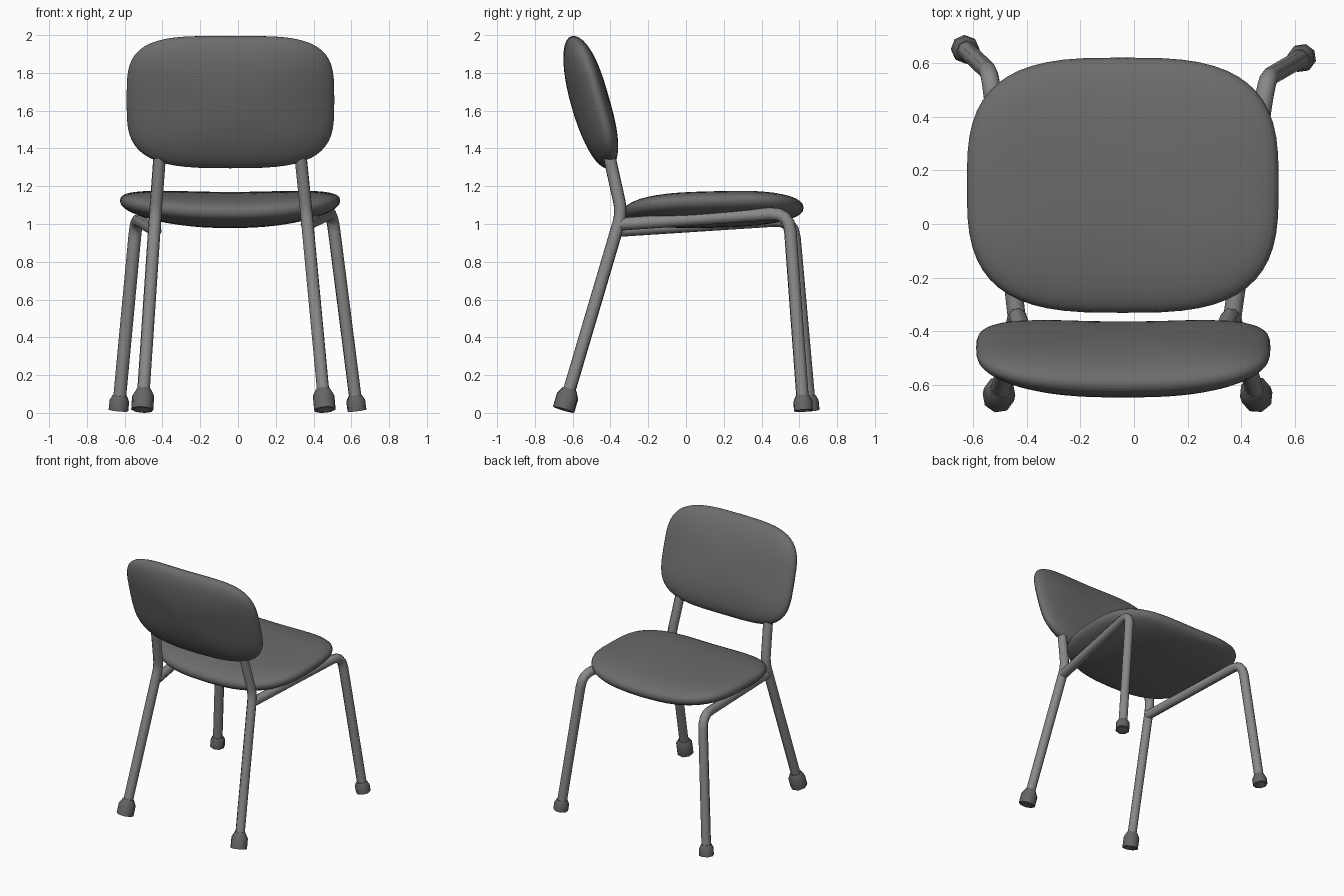
import bpy
from math import sin, cos, pi, radians
from mathutils import Vector

if "Cube" in bpy.data.objects:
    bpy.data.objects.remove(bpy.data.objects["Cube"])


def grey(name, v):
    m = bpy.data.materials.new(name)
    m.diffuse_color = (v, v, v, 1)
    m.use_nodes = True
    m.node_tree.nodes["Principled BSDF"].inputs["Base Color"].default_value = m.diffuse_color
    return m


FABRIC, METAL, RUBBER = grey("fabric", 0.15), grey("metal", 0.25), grey("rubber", 0.13)


def spow(v, e):
    return abs(v) ** e * (1 if v >= 0 else -1)


def pad(name, half, outline, puff, bend, slope, loc, tilt):
    """Cushion: superellipse outline, rounded thickness, curved across its width."""
    a, b, t = half
    seg, rings = 56, 22
    verts, faces = [], []
    for j in range(1, rings):
        lat = -pi / 2 + pi * j / rings
        r, w = cos(lat) ** (2 / puff), t * spow(sin(lat), 2 / puff)
        for i in range(seg):
            th = 2 * pi * i / seg
            u = r * spow(cos(th), 2 / outline)
            v = r * spow(sin(th), 2 / outline)
            verts.append((a * u, b * v, w + bend * u * u + slope * v))
    for j in range(rings - 2):
        for i in range(seg):
            k = (i + 1) % seg
            faces.append((j * seg + i, j * seg + k, (j + 1) * seg + k, (j + 1) * seg + i))
    # poles
    verts += [(0, 0, -t), (0, 0, t)]
    bot, top, last = len(verts) - 2, len(verts) - 1, (rings - 2) * seg
    for i in range(seg):
        k = (i + 1) % seg
        faces.append((bot, k, i))
        faces.append((top, last + i, last + k))
    me = bpy.data.meshes.new(name)
    me.from_pydata(verts, [], faces)
    me.shade_smooth()
    me.materials.append(FABRIC)
    ob = bpy.data.objects.new(name, me)
    ob.location = loc
    ob.rotation_euler.x = radians(tilt)
    bpy.context.collection.objects.link(ob)


def tube(name, pts, radii, mat):
    """Round bar through the points, with a radius at each point."""
    cu = bpy.data.curves.new(name, 'CURVE')
    cu.dimensions = '3D'
    cu.bevel_depth = 1.0
    cu.bevel_resolution = 2
    cu.use_fill_caps = True
    cu.materials.append(mat)
    sp = cu.splines.new('POLY')
    sp.points.add(len(pts) - 1)
    for p, co, r in zip(sp.points, pts, radii):
        p.co = (*co, 1)
        p.radius = r
    sp.use_smooth = True
    ob = bpy.data.objects.new(name, cu)
    bpy.context.collection.objects.link(ob)


def round_path(pts, dist):
    """Replace inner corners with short quadratic bends."""
    pts = [Vector(p) for p in pts]
    out = [pts[0]]
    for p, c, n in zip(pts, pts[1:], pts[2:]):
        s, e = c + (p - c).normalized() * dist, c + (n - c).normalized() * dist
        out += [s * (1 - k) ** 2 + c * 2 * k * (1 - k) + e * k * k for k in (0, .25, .5, .75, 1)]
    return out + [pts[-1]]


def leg(name, pts, dist, foot_r, foot_h):
    path = round_path(pts, dist)
    tube(name, path, [0.034] * len(path), METAL)
    base = Vector(pts[0])
    d = (Vector(pts[1]) - base).normalized()
    tube(name.replace("leg", "foot"), [base, base + d * foot_h * .65, base + d * foot_h],
         [foot_r, foot_r, 0.038], RUBBER)


# cushions
pad("seat", (0.583, 0.477, 0.094), 3.1, 2.4, 0.05, 0.012, (-0.042, 0.145, 1.074), 0)
pad("backrest", (0.55, 0.363, 0.102), 3.6, 2.1, -0.045, 0, (-0.04, -0.507, 1.645), 106)

# back legs run up into the backrest
leg("back_leg_left", [(-0.507, -0.648, 0.017), (-0.437, -0.34, 1.06), (-0.41, -0.42, 1.42)], 0.06, 0.06, 0.115)
leg("back_leg_right", [(0.46, -0.648, 0.017), (0.362, -0.34, 1.06), (0.325, -0.42, 1.42)], 0.06, 0.06, 0.115)

# front legs bend back under the seat to meet the back legs
leg("front_leg_left", [(-0.633, 0.655, 0.012), (-0.538, 0.565, 1.025), (-0.437, -0.365, 0.965)], 0.1, 0.052, 0.08)
leg("front_leg_right", [(0.63, 0.622, 0.012), (0.497, 0.545, 1.06), (0.365, -0.365, 0.998)], 0.1, 0.052, 0.08)
